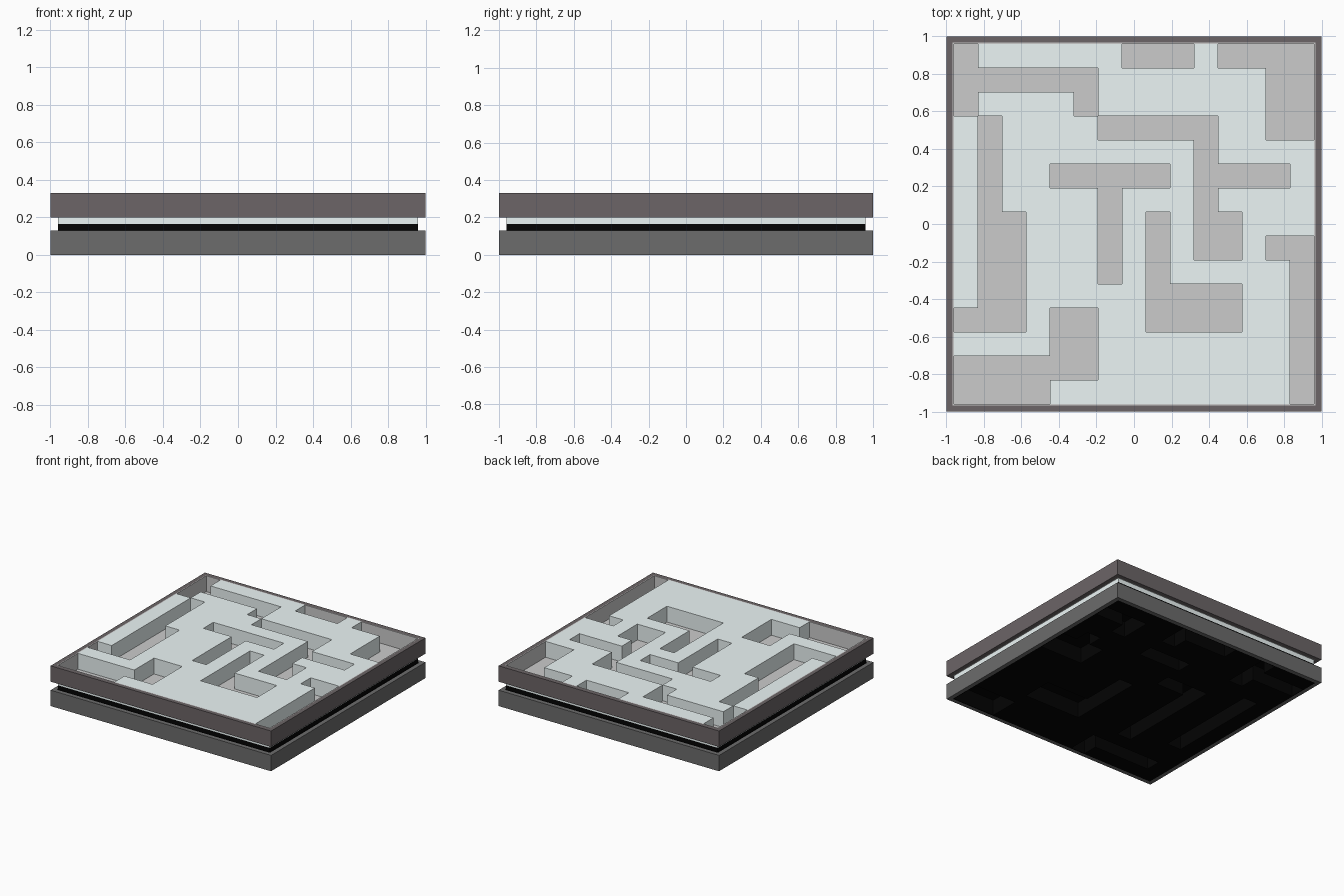
import bpy, bmesh, math

if "Cube" in bpy.data.objects:
    bpy.data.objects.remove(bpy.data.objects["Cube"])

CELLS, HALF = 15, 0.96
STEP = 2 * HALF / CELLS


def material(name, r, g, b):
    m = bpy.data.materials.new(name)
    m.diffuse_color = (r, g, b, 1)
    m.use_nodes = True
    m.node_tree.nodes["Principled BSDF"].inputs["Base Color"].default_value = m.diffuse_color
    return m


def finish(bm, name, mats, normals=True):
    if normals:
        bmesh.ops.recalc_face_normals(bm, faces=bm.faces)
    me = bpy.data.meshes.new(name)
    bm.to_mesh(me)
    bm.free()
    for m in mats:
        me.materials.append(m)
    ob = bpy.data.objects.new(name, me)
    bpy.context.collection.objects.link(ob)
    return ob


def square_ring(name, inner, outer, z0, z1, mat):
    # Square ring swept from a rectangular wall section
    bm = bmesh.new()
    section = [(outer, z0), (outer, z1), (inner, z1), (inner, z0)]
    corners = [(1, 1), (-1, 1), (-1, -1), (1, -1)]
    rings = [[bm.verts.new((sx * r, sy * r, z)) for r, z in section] for sx, sy in corners]
    for k in range(4):
        a, b = rings[k], rings[(k + 1) % 4]
        for i in range(4):
            j = (i + 1) % 4
            bm.faces.new((a[i], a[j], b[j], b[i]))
    return finish(bm, name, [mat])


def maze_plate(name, pits, base, floor, face, mats):
    # Plate on a 15 x 15 grid; pits are (col0, col1, row0, row1), inclusive
    hollow = {(i, j) for a, b, c, d in pits
              for i in range(a, b + 1) for j in range(c, d + 1)}
    bm = bmesh.new()

    def quad(pts, slot=0):
        f = bm.faces.new([bm.verts.new(p) for p in pts])
        f.material_index = slot

    def level(i, j):
        if not (0 <= i < CELLS and 0 <= j < CELLS):
            return base
        return floor if (i, j) in hollow else face

    for i in range(CELLS):
        for j in range(CELLS):
            x0, y0 = -HALF + i * STEP, -HALF + j * STEP
            c = [(x0, y0), (x0 + STEP, y0), (x0 + STEP, y0 + STEP), (x0, y0 + STEP)]
            z = level(i, j)
            quad([(x, y, z) for x, y in c], 1 if z == floor else 0)
            quad([(x, y, base) for x, y in c])
            for k, (di, dj) in enumerate([(0, -1), (1, 0), (0, 1), (-1, 0)]):
                n = level(i + di, j + dj)
                if abs(n - base) < abs(z - base):
                    (ax, ay), (bx, by) = c[k], c[(k + 1) % 4]
                    quad([(ax, ay, n), (bx, by, n), (bx, by, z), (ax, ay, z)])
    bmesh.ops.remove_doubles(bm, verts=bm.verts, dist=1e-5)
    return finish(bm, name, mats)


pale = material("pale_green_grey", 0.84, 0.92, 0.92)
floor_grey = material("floor_grey", 0.58, 0.57, 0.57)
warm_dark = material("warm_dark_grey", 0.15, 0.13, 0.135)
dark = material("dark_grey", 0.15, 0.15, 0.15)
black = material("black", 0.001, 0.001, 0.001)

upper_pits = [
    (0, 0, 12, 14), (0, 5, 13, 13), (5, 5, 12, 13),        # back left
    (7, 9, 14, 14), (11, 14, 14, 14), (13, 14, 11, 14),    # back edge
    (1, 1, 3, 11), (2, 2, 3, 7), (0, 0, 3, 3),             # left channel
    (0, 3, 0, 1), (4, 5, 1, 3),                            # front left
    (6, 10, 11, 11), (10, 10, 6, 11), (11, 11, 6, 7), (10, 13, 9, 9),
    (4, 8, 9, 9), (6, 6, 5, 9),                            # middle tee
    (8, 8, 3, 7), (8, 11, 3, 4),                           # middle ell
    (13, 14, 6, 6), (14, 14, 0, 6),                        # right channel
]
lower_pits = [
    (12, 14, 8, 9), (13, 13, 10, 10), (8, 11, 3, 4), (8, 8, 5, 7),
    (12, 12, 12, 13), (13, 14, 13, 13), (9, 9, 13, 14), (6, 8, 14, 14),
    (3, 3, 12, 14), (0, 2, 13, 13), (4, 4, 3, 9), (5, 6, 9, 9),
    (5, 5, 0, 1), (1, 4, 1, 1), (1, 1, 4, 10), (12, 14, 0, 1), (7, 9, 11, 11),
]

# Upper tray: frame, thin pale lining and maze plate
square_ring("upper_frame", 0.967, 1.0, 0.20, 0.33, warm_dark)
square_ring("upper_lining", HALF, 0.967, 0.20, 0.33, floor_grey)
maze_plate("upper_maze_plate", upper_pits, 0.165, 0.20, 0.33, [pale, floor_grey])

# Lower tray, opening downwards
square_ring("lower_frame", 0.967, 1.0, 0.0, 0.13, dark)
square_ring("lower_lining", HALF, 0.967, 0.0, 0.13, black)
maze_plate("lower_maze_plate", lower_pits, 0.165, 0.13, 0.0, [black, black])
